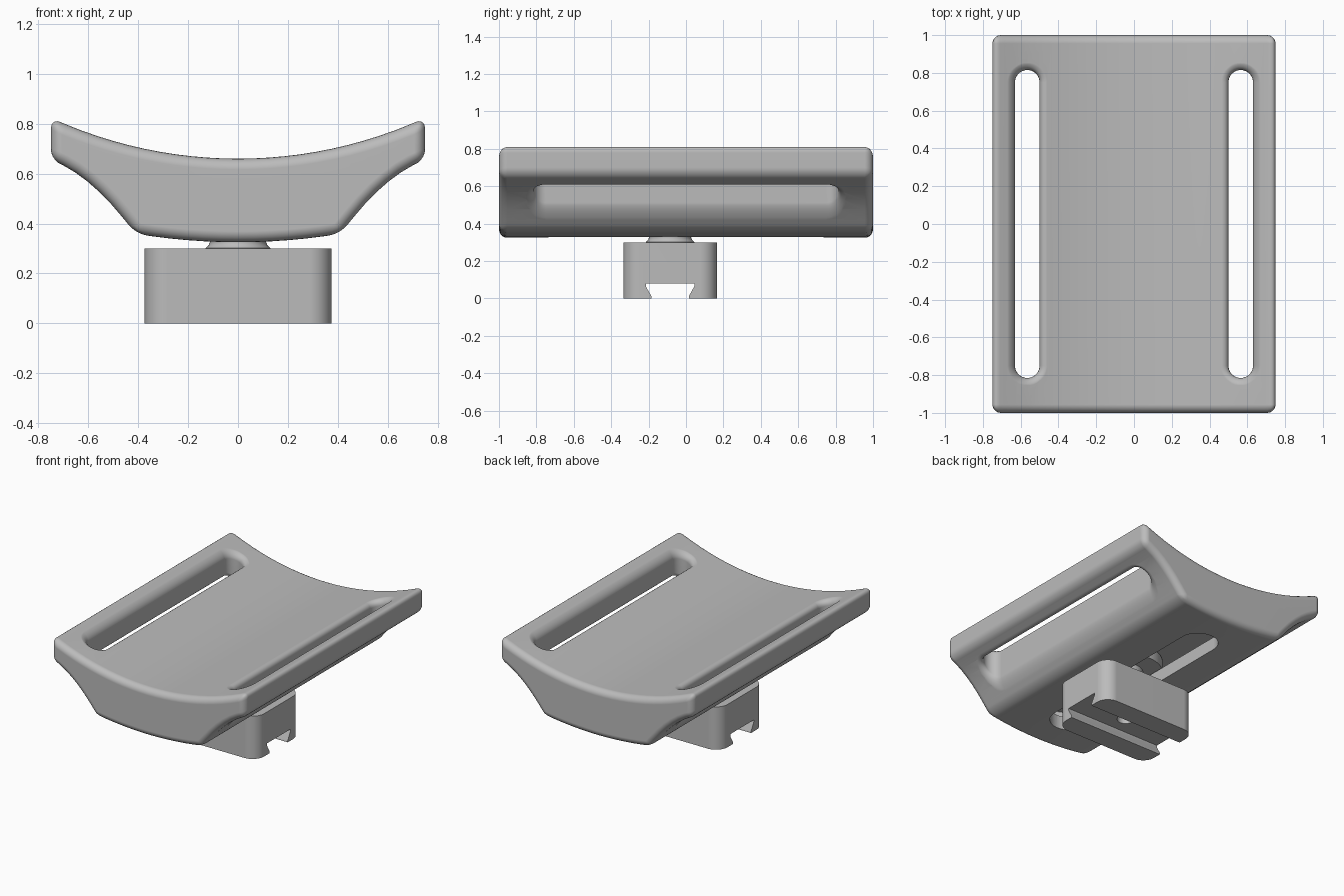
import bpy
import bmesh
from math import sin, cos, pi, sqrt
from mathutils import Vector

cube = bpy.data.objects.get("Cube")
if cube:
    bpy.data.objects.remove(cube, do_unlink=True)

grey = bpy.data.materials.new("plain grey")
grey.use_nodes = True
grey.diffuse_color = (0.5, 0.5, 0.5, 1)
grey.node_tree.nodes["Principled BSDF"].inputs["Base Color"].default_value = (0.5, 0.5, 0.5, 1)

MOUNT_Y = -0.085   # centre of the foot and its bolt
FILLET = 0.045


def loft(name, rings, closed_ends=True):
    """Join equal rings of points into a solid."""
    bm = bmesh.new()
    loops = [[bm.verts.new(p) for p in ring] for ring in rings]
    n = len(loops[0])
    for a, b in zip(loops, loops[1:]):
        for i in range(n):
            j = (i + 1) % n
            bm.faces.new((a[i], a[j], b[j], b[i]))
    if closed_ends:
        bm.faces.new(loops[0])
        bm.faces.new(loops[-1])
    bmesh.ops.recalc_face_normals(bm, faces=bm.faces)
    mesh = bpy.data.meshes.new(name)
    bm.to_mesh(mesh)
    bm.free()
    mesh.materials.append(grey)
    obj = bpy.data.objects.new(name, mesh)
    bpy.context.collection.objects.link(obj)
    return obj


def rounded(cx, cy, half_x, half_y, r, steps=10):
    """Outline of a rectangle with round corners; a stadium when r = half_x."""
    pts = []
    for k, (sx, sy) in enumerate(((1, 1), (-1, 1), (-1, -1), (1, -1))):
        for i in range(steps + 1):
            if i == steps and k % 2 == 0 and half_x - r < 1e-6:
                continue   # shared point at the tip of a stadium
            a = (k + i / steps) * pi / 2
            pts.append((cx + sx * (half_x - r) + r * cos(a),
                        cy + sy * (half_y - r) + r * sin(a)))
    return pts


def column(name, outline, z0, z1):
    return loft(name, [[(x, y, z) for x, y in outline] for z in (z0, z1)])


def cut(obj, *cutters):
    for c in cutters:
        c.hide_render = True
        mod = obj.modifiers.new("cut", 'BOOLEAN')
        mod.operation = 'DIFFERENCE'
        mod.solver = 'EXACT'
        mod.object = c


def finish(obj, cutters=()):
    """Apply modifiers, remove cutters, shade smooth with sharp edges kept."""
    bpy.ops.object.select_all(action='DESELECT')
    obj.select_set(True)
    bpy.context.view_layer.objects.active = obj
    bpy.ops.object.convert(target='MESH')
    for c in cutters:
        bpy.data.objects.remove(c, do_unlink=True)
    bpy.ops.object.shade_smooth_by_angle(angle=pi / 6)
    mod = obj.modifiers.new("even shading", 'WEIGHTED_NORMAL')
    mod.keep_sharp = True


# Saddle cross-section curves
def top_z(x):
    return 0.66 + 1.8 - sqrt(1.8 ** 2 - x * x)


def low_z(x):
    x = abs(x)
    if x <= 0.41:
        return 0.325 + 0.2 * x * x
    t = (x - 0.41) / 0.34
    return 0.355 + 0.3 * t + 0.174 * t * (1 - t)


def span(a, b, n):
    return [a + (b - a) * i / n for i in range(n)]


# Saddle: curved plate with flared underside and rounded edges
section = [(x, top_z(x)) for x in span(-0.75, 0.75, 24) + [0.75]]
lower = span(0.75, 0.41, 7) + span(0.41, -0.41, 12) + span(-0.41, -0.75, 7) + [-0.75]
section += [(x, low_z(x)) for x in lower]
saddle = loft("saddle", [[(x, y, z) for x, z in section] for y in (-1, 1)])
bevel = saddle.modifiers.new("round edges", 'BEVEL')
bevel.width = FILLET
bevel.segments = 5
bevel.limit_method = 'ANGLE'
bevel.angle_limit = pi / 7


# Strap slots: cutters that flare along both surfaces to leave rounded rims
def strap_cutter(side):
    def ring(grow, height):
        r = 0.065 + grow
        return [(x, y, height(x)) for x, y in
                rounded(side * 0.565, 0, r, 0.815 + grow, r)]

    arc = [i / 5 * pi / 2 for i in range(6)]
    rings = [ring(FILLET, lambda x: 0.1)]
    for a in arc:
        rings.append(ring(FILLET * (1 - sin(a)),
                          lambda x: low_z(x) + FILLET * (1 - cos(a)) - 0.001))
    for a in reversed(arc):
        rings.append(ring(FILLET * (1 - sin(a)),
                          lambda x: top_z(x) - FILLET * (1 - cos(a)) + 0.001))
    rings.append(ring(FILLET, lambda x: 1.0))
    return loft("strap_slot_cutter", rings)


# Sliding channel under the saddle: narrow mouth, wider inside
mouth = column("mouth_cutter", rounded(0, 0, 0.13, 0.78, 0.13), 0.2, 0.44)
channel = column("channel_cutter", rounded(0, 0, 0.26, 0.91, 0.26), 0.42, 0.53)
cutters = [strap_cutter(1), strap_cutter(-1), mouth, channel]
cut(saddle, *cutters)
finish(saddle, cutters)

# Foot: rounded block with a dovetail groove and a screw hole
foot = column("foot", rounded(0, MOUNT_Y, 0.375, 0.25, 0.09), 0, 0.3)
half = [(0.1, -0.05), (0.1, 0.012), (0.13, 0.065), (0.13, 0.08)]
groove = half + [(-y, z) for y, z in reversed(half)]
dovetail = loft("dovetail_cutter",
                [[(x, MOUNT_Y + y, z) for y, z in groove] for x in (-0.5, 0.5)])
hole = column("hole_cutter", rounded(0, MOUNT_Y, 0.055, 0.0551, 0.055), 0.05, 0.28)
cut(foot, dovetail, hole)
finish(foot, [dovetail, hole])

# Sliding bolt: flared neck with a wide head held in the channel
profile = [(0.13, 0.29), (0.13, 0.302), (0.118, 0.312), (0.113, 0.325),
           (0.113, 0.435), (0.24, 0.435), (0.24, 0.515)]
bolt = loft("sliding_bolt", [[(r * cos(i * pi / 24), MOUNT_Y + r * sin(i * pi / 24), z)
                              for i in range(48)] for r, z in profile])
finish(bolt)
